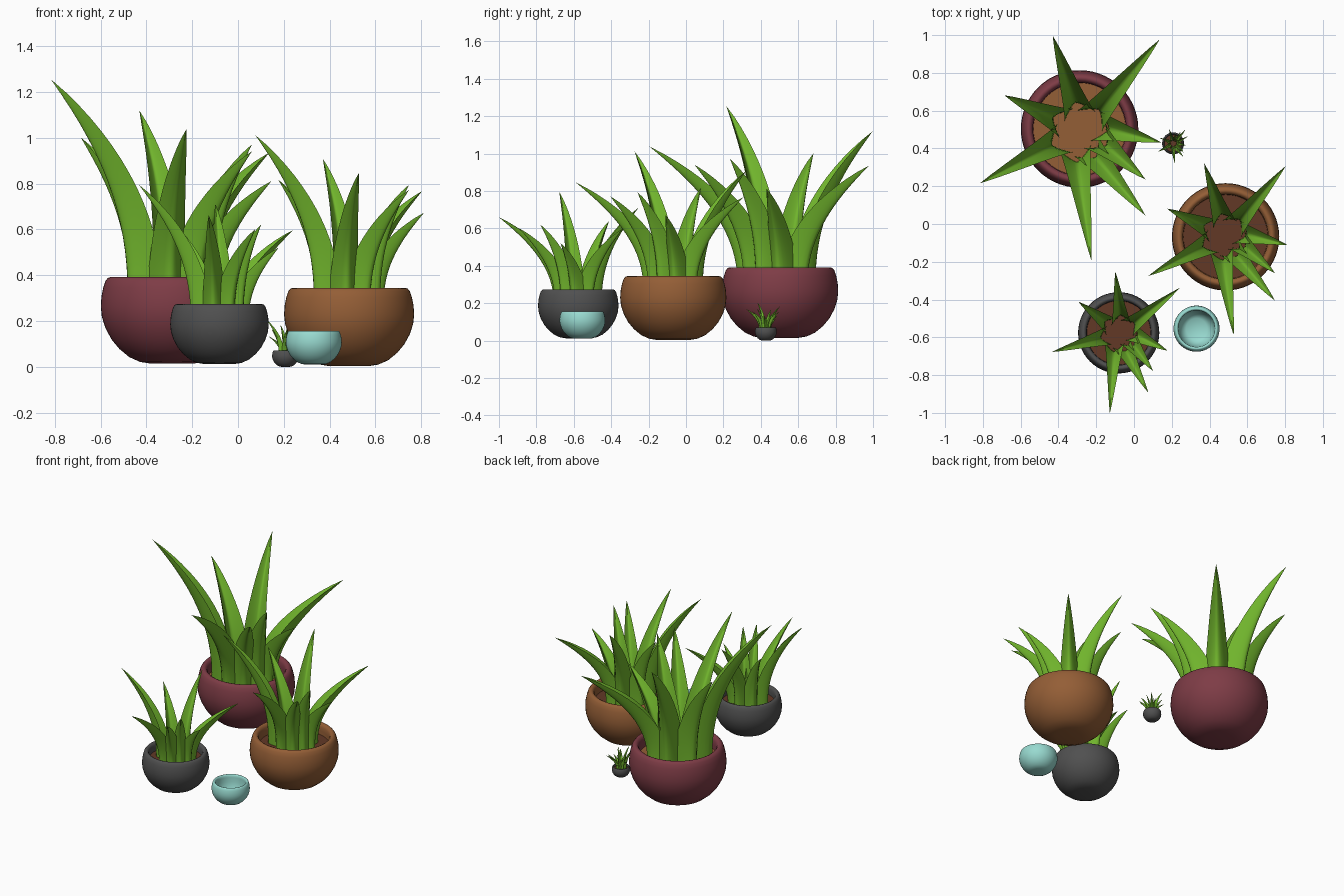
import bpy, bmesh, math
from mathutils import Vector, Matrix

if "Cube" in bpy.data.objects:
    bpy.data.objects.remove(bpy.data.objects["Cube"])


def material(name, r, g, b):
    lin = [((c / 255 + 0.055) / 1.055) ** 2.4 for c in (r, g, b)]
    m = bpy.data.materials.new(name)
    m.diffuse_color = (*lin, 1)
    m.use_nodes = True
    m.node_tree.nodes["Principled BSDF"].inputs["Base Color"].default_value = m.diffuse_color
    return m


GREEN = material("leaf green", 112, 180, 44)
RED = material("dark red glaze", 126, 60, 70)
BROWN = material("brown clay", 148, 94, 54)
SOIL = material("dark soil", 98, 56, 38)
GREY = material("charcoal", 80, 80, 80)
TEAL = material("pale teal", 152, 218, 208)


def finish(bm, name, mat, angle=50):
    bmesh.ops.remove_doubles(bm, verts=bm.verts, dist=1e-5)
    bmesh.ops.recalc_face_normals(bm, faces=bm.faces)
    me = bpy.data.meshes.new(name)
    bm.to_mesh(me)
    bm.free()
    me.materials.append(mat)
    ob = bpy.data.objects.new(name, me)
    bpy.context.collection.objects.link(ob)
    bpy.context.view_layer.objects.active = ob
    ob.select_set(True)
    bpy.ops.object.shade_smooth_by_angle(angle=math.radians(angle))
    ob.select_set(False)
    return ob


def lathe(name, profile, centre, mat, seg=56):
    bm = bmesh.new()
    vs = [bm.verts.new((r, 0, z)) for r, z in profile]
    es = [bm.edges.new(p) for p in zip(vs, vs[1:])]
    bmesh.ops.spin(bm, geom=vs + es, cent=(0, 0, 0), axis=(0, 0, 1),
                   angle=math.tau, steps=seg)
    ob = finish(bm, name, mat)
    ob.location = centre
    return ob


# Bowl profile as fractions of radius and height, outside then inside
BOWL = [(0, 0), (.3, 0), (.45, .02), (.6, .075), (.74, .17), (.85, .28), (.935, .41),
        (.985, .54), (1, .66), (.99, .78), (.965, .88), (.935, .955), (.9, .99),
        (.865, 1), (.825, .985), (.795, .94), (.79, .86), (.78, .66), (.72, .42),
        (.6, .23), (.45, .15), (0, .12)]


def pot(name, x, y, z0, z1, radius, mat, soil=None):
    h = z1 - z0
    lathe(name + "_pot", [(r * radius, z * h) for r, z in BOWL], (x, y, z0), mat)
    if soil:
        lathe(name + "_soil", [(0, .78 * h), (.79 * radius, .78 * h)], (x, y, z0), soil)


# Leaves of the largest plant: tip x, y from pot centre, tip z, base angle
LEAVES = [(-.14, .49, 1.117, 97), (.425, .47, .934, 48), (-.395, .175, 1.0, 150),
          (-.525, -.29, 1.253, 205), (.065, -.70, 1.037, 265), (.35, -.46, .94, 303),
          (.35, -.27, .97, 335), (.435, -.075, .81, 8)]
BASE_Z, BASE_R, STEPS, HALF = .27, .145, 16, 5


def add_leaf(bm, tx, ty, tz, angle):
    a = math.radians(angle)
    base = Vector((BASE_R * math.cos(a), BASE_R * math.sin(a) - .02, BASE_Z))
    tip = Vector((tx, ty, tz))
    flat = Vector((tip.x - base.x, tip.y - base.y, 0))
    out = flat.normalized()
    side = Vector((-out.y, out.x, 0))
    rise = tz - BASE_Z
    us = [i / HALF for i in range(-HALF, HALF + 1)]
    rings = []
    for k in range(STEPS + 1):
        t = k / STEPS
        p = base + flat * t ** 2.2 + Vector((0, 0, rise * t))
        slope = flat.length * 2.2 * t ** 1.2
        n = (out * rise - Vector((0, 0, slope))).normalized()   # outer side
        f = max((1 - t) ** .85 * (1 + .5 * t), .004)
        w, d = .088 * f, .135 * f
        ring = [p + side * (w * u) + n * d * (.5 - abs(u) ** 1.8) for u in us]
        ring += [p + side * (w * u) + n * d * (.1 - .6 * abs(u) ** 1.3)
                 for u in reversed(us[1:-1])]
        rings.append([bm.verts.new(v) for v in ring])
    m = len(rings[0])
    for r0, r1 in zip(rings, rings[1:]):
        for i in range(m):
            j = (i + 1) % m
            bm.faces.new((r0[i], r0[j], r1[j], r1[i]))
    bm.faces.new(rings[0])
    bm.faces.new(rings[-1])


def plant(name, x, y, z, scale, turn=0):
    bm = bmesh.new()
    for leaf in LEAVES:
        add_leaf(bm, *leaf)
    bmesh.ops.transform(bm, verts=bm.verts, matrix=Matrix.Translation((x, y, z))
                        @ Matrix.Rotation(math.radians(turn), 4, 'Z') @ Matrix.Scale(scale, 4))
    finish(bm, name + "_leaves", GREEN, 60)


# Pots
pot("large", -.288, .503, .014, .392, .311, RED, BROWN)
pot("medium", .485, -.068, .003, .345, .284, BROWN, SOIL)
pot("small", -.081, -.576, .012, .274, .215, GREY, SOIL)
pot("tiny", .207, .427, .0, .071, .058, GREY, SOIL)
pot("empty_bowl", .331, -.554, .01, .157, .122, TEAL)

# Plants
plant("large", -.29, .506, 0, 1)
plant("medium", .478, -.053, .052, .765)
plant("small", -.077, -.569, .018, .62, -12)
plant("tiny", .207, .427, .01, .155)
plant("tiny_inner", .207, .427, .016, .125, 110)
